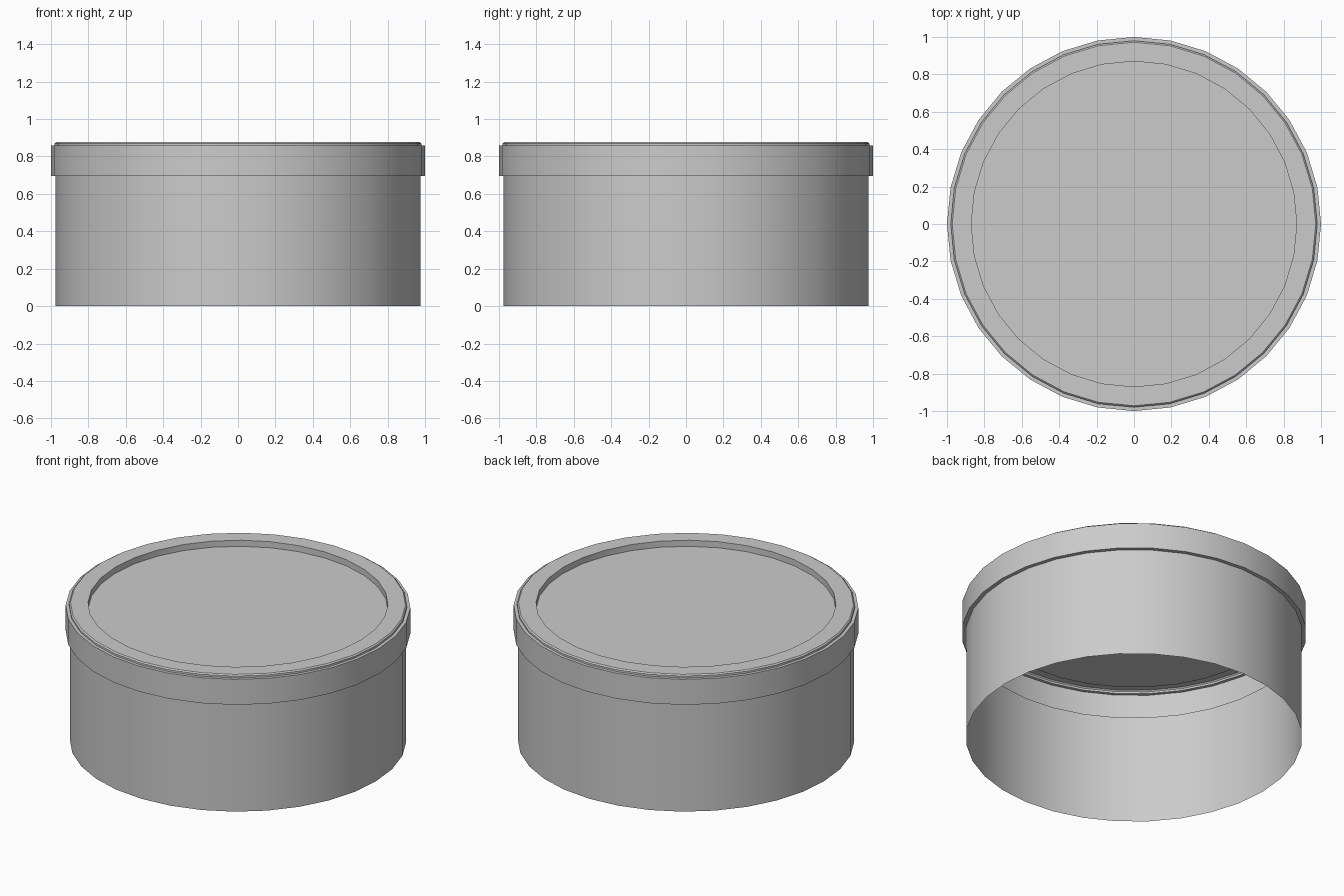
import bpy, bmesh, math

if "Cube" in bpy.data.objects:
    bpy.data.objects.remove(bpy.data.objects["Cube"])

SIDES = 32

def revolve(name, profile, cap_last=False):
    """Turn a (radius, z) profile around the z axis into a thin shell."""
    bm = bmesh.new()
    rings = []
    for r, z in profile:
        rings.append([bm.verts.new((r * math.cos(2 * math.pi * i / SIDES),
                                    r * math.sin(2 * math.pi * i / SIDES), z))
                      for i in range(SIDES)])
    for a, b in zip(rings, rings[1:]):
        for i in range(SIDES):
            j = (i + 1) % SIDES
            bm.faces.new((a[i], a[j], b[j], b[i]))
    if cap_last:
        bm.faces.new(rings[-1])
    mesh = bpy.data.meshes.new(name)
    bm.to_mesh(mesh)
    bm.free()
    obj = bpy.data.objects.new(name, mesh)
    bpy.context.collection.objects.link(obj)
    bpy.ops.object.select_all(action='DESELECT')
    obj.select_set(True)
    bpy.context.view_layer.objects.active = obj
    bpy.ops.object.shade_smooth_by_angle(angle=math.radians(30))
    return obj

# Open-bottomed round body
revolve("body", [(0.976, 0), (0.976, 0.695)])

# Lid: overhanging skirt, small step, raised rim and recessed panel
revolve("lid", [(0.976, 0.695), (1.0, 0.695), (1.0, 0.858), (0.98, 0.858),
                (0.98, 0.87), (0.972, 0.877), (0.87, 0.877), (0.87, 0.838)],
        cap_last=True)
